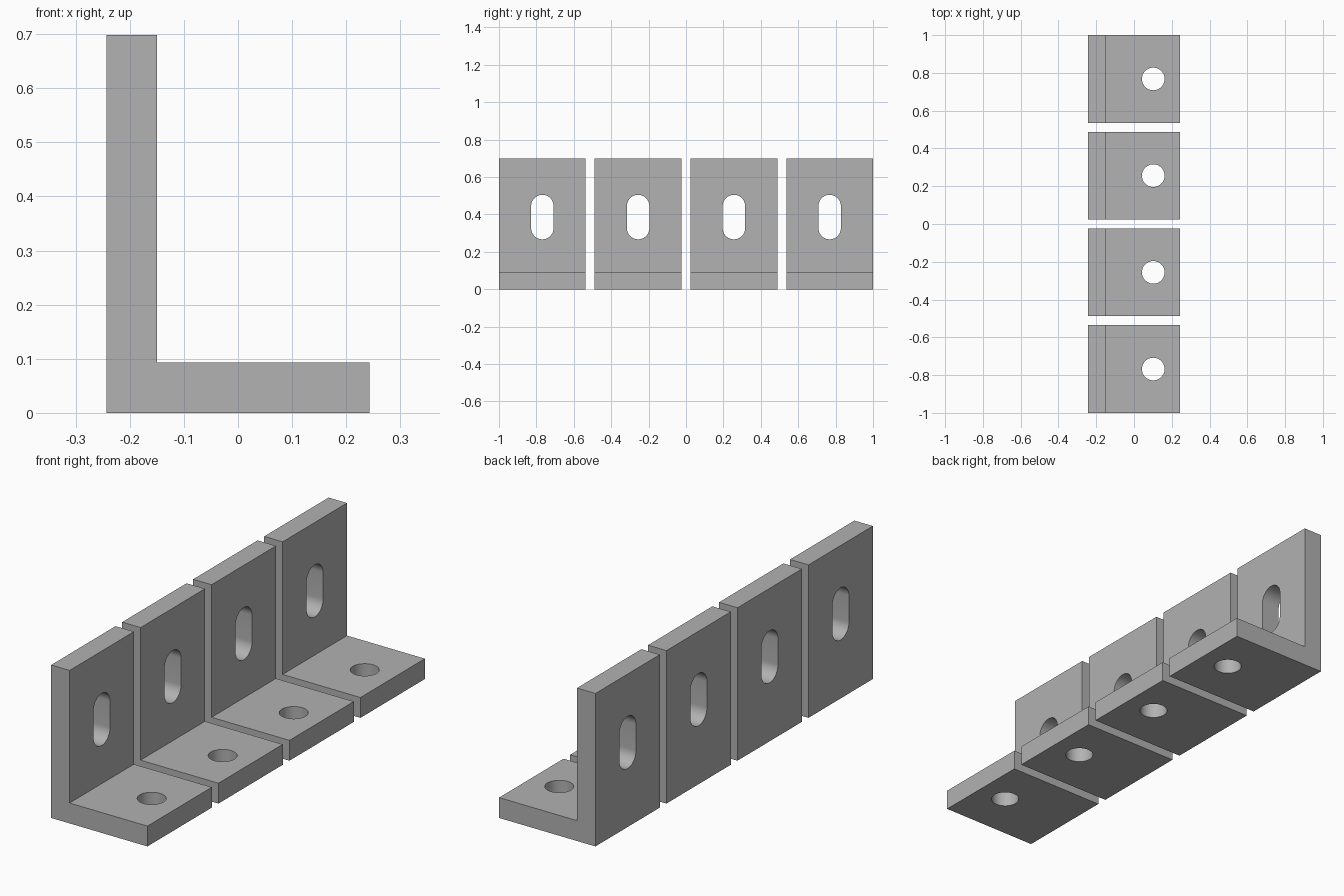
import bpy, bmesh, math
from mathutils import Vector

cube = bpy.data.objects.get("Cube")
if cube:
    bpy.data.objects.remove(cube, do_unlink=True)

# Overall sizes
HALF, HEIGHT, THICK = 0.243, 0.698, 0.093
WIDTH, PITCH, COUNT = 0.464, 0.512, 4
RADIUS, HOLE_X = 0.06, 0.102
SLOT_LOW, SLOT_HIGH = 0.327, 0.445

steel = bpy.data.materials.new("plain_grey")
steel.use_nodes = True
grey = (0.445, 0.445, 0.445, 1)
steel.diffuse_color = grey
steel.node_tree.nodes["Principled BSDF"].inputs["Base Color"].default_value = grey


def prism(name, outline, depth):
    """Extrude a flat outline along the depth vector into a solid."""
    bm = bmesh.new()
    face = bm.faces.new([bm.verts.new(p) for p in outline])
    grown = bmesh.ops.extrude_face_region(bm, geom=[face], use_keep_orig=True)
    verts = [g for g in grown["geom"] if isinstance(g, bmesh.types.BMVert)]
    bmesh.ops.translate(bm, verts=verts, vec=Vector(depth))
    bmesh.ops.recalc_face_normals(bm, faces=bm.faces)
    mesh = bpy.data.meshes.new(name)
    bm.to_mesh(mesh)
    bm.free()
    mesh.materials.append(steel)
    obj = bpy.data.objects.new(name, mesh)
    bpy.context.collection.objects.link(obj)
    return obj


def stadium(low, high, radius, steps=24):
    """Rounded slot outline; equal low and high give a circle."""
    points = []
    for start, centre in ((0, high), (math.pi, low)):
        last = steps + 1 if high > low else steps
        for i in range(last):
            a = start + math.pi * i / steps
            points.append((radius * math.cos(a), centre + radius * math.sin(a)))
    return points


# L-shaped bracket body
inner = -HALF + THICK
profile = [(-HALF, 0), (HALF, 0), (HALF, THICK),
           (inner, THICK), (inner, HEIGHT), (-HALF, HEIGHT)]
bracket = prism("bracket_1", [(x, -WIDTH / 2, z) for x, z in profile], (0, WIDTH, 0))

# Slot through the upright and round hole through the base
slot = prism("slot_cutter",
             [(-HALF - THICK, y, z) for y, z in stadium(SLOT_LOW, SLOT_HIGH, RADIUS)],
             (3 * THICK, 0, 0))
hole = prism("hole_cutter",
             [(HOLE_X + x, y, -THICK) for x, y in stadium(0, 0, RADIUS)],
             (0, 0, 3 * THICK))

bpy.ops.object.select_all(action="DESELECT")
bracket.select_set(True)
bpy.context.view_layer.objects.active = bracket
for cutter in (slot, hole):
    cutter.hide_render = True
    mod = bracket.modifiers.new("cut", "BOOLEAN")
    mod.operation = "DIFFERENCE"
    mod.solver = "EXACT"
    mod.object = cutter
    bpy.ops.object.modifier_apply(modifier=mod.name)
    bpy.data.objects.remove(cutter, do_unlink=True)
bpy.ops.object.shade_smooth_by_angle(angle=math.radians(30))

# Row of identical brackets sharing one mesh
for i in range(COUNT):
    part = bracket if i == 0 else bracket.copy()
    if i:
        part.name = f"bracket_{i + 1}"
        bpy.context.collection.objects.link(part)
    part.location.y = (i - (COUNT - 1) / 2) * PITCH
